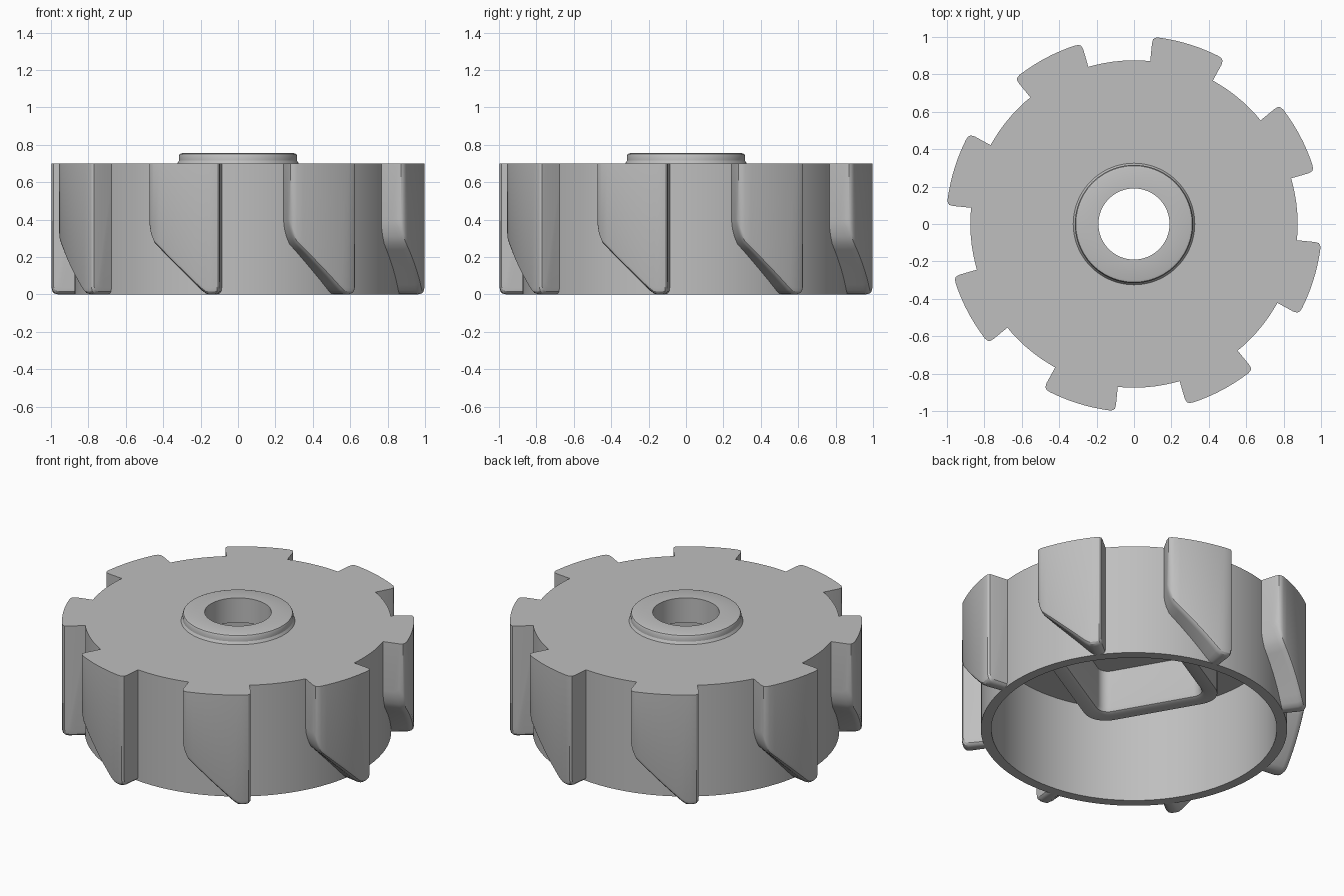
import bpy, bmesh
from math import sin, cos, pi, radians

cube = bpy.data.objects.get("Cube")
if cube:
    bpy.data.objects.remove(cube)

gray = bpy.data.materials.new("light_gray")
gray.use_nodes = True
color = (0.52, 0.52, 0.52, 1)
gray.diffuse_color = color
gray.node_tree.nodes["Principled BSDF"].inputs["Base Color"].default_value = color


def skin(name, sections, close_sections=False, close_loops=True, caps=False):
    """Join equal-length point loops with quads and make an object."""
    bm = bmesh.new()
    rows = [[bm.verts.new(p) for p in s] for s in sections]
    n, m = len(rows), len(rows[0])
    for i in range(n if close_sections else n - 1):
        a, b = rows[i], rows[(i + 1) % n]
        for j in range(m if close_loops else m - 1):
            k = (j + 1) % m
            bm.faces.new((a[j], a[k], b[k], b[j]))
    if caps:
        bm.faces.new(rows[0])
        bm.faces.new(rows[-1])
    bmesh.ops.recalc_face_normals(bm, faces=bm.faces)
    mesh = bpy.data.meshes.new(name)
    bm.to_mesh(mesh)
    bm.free()
    mesh.materials.append(gray)
    ob = bpy.data.objects.new(name, mesh)
    bpy.context.collection.objects.link(ob)
    bpy.ops.object.select_all(action='DESELECT')
    ob.select_set(True)
    bpy.context.view_layer.objects.active = ob
    bpy.ops.object.shade_smooth_by_angle(angle=radians(30))
    return ob


def polar(r, a, z):
    return (r * cos(a), r * sin(a), z)


TOP, CEILING, RIM = 0.70, 0.60, 0.875

# Hollow drum with top plate, raised collar and centre hole
profile = [(0.19, CEILING), (0.19, 0.755), (0.30, 0.755), (0.311, 0.751),
           (0.316, 0.74), (0.316, 0.715), (0.325, TOP), (RIM, TOP),
           (RIM, 0), (0.815, 0), (0.815, CEILING)]
SEG = 96
skin("drum", [[polar(r, 2 * pi * i / SEG, z) for r, z in profile]
              for i in range(SEG)], close_sections=True)


# Square socket hanging under the top plate
def rounded_square(half, corner, z, turn=radians(30), steps=8):
    pts = []
    for q in range(4):
        for s in range(steps + 1):
            a = pi / 2 * (q + s / steps)
            mid = pi / 2 * q + pi / 4
            c = (half - corner) * 2 ** 0.5
            x = c * cos(mid) + corner * cos(a)
            y = c * sin(mid) + corner * sin(a)
            pts.append((x * cos(turn) - y * sin(turn),
                        x * sin(turn) + y * cos(turn), z))
    return pts


SOCKET = 0.33
skin("socket", [rounded_square(h, c, SOCKET + dz) for h, c, dz in (
    (0.40, 0.13, CEILING + 0.01 - SOCKET), (0.40, 0.13, 0), (0.335, 0.085, 0),
    (0.318, 0.068, 0.008), (0.31, 0.06, 0.03),
    (0.31, 0.06, CEILING + 0.01 - SOCKET))])

# Teeth: columns of (degrees, bottom height, outer radius)
R = 1.005
columns = [(61.2, 0.39, R - 0.035), (61.5, 0.35, R - 0.012),
           (62.2, 0.31, R - 0.003), (63.3, 0.27, R)]
columns += [(63.3 + 15.3 * t / 8, 0.27 - 0.25 * t / 8, R) for t in range(1, 9)]
columns += [(80, 0.003, R), (81, 0, R), (82.5, 0, R), (83.5, 0.005, R - 0.003),
            (84.1, 0.015, R - 0.012), (84.3, 0.035, R - 0.035)]


def tooth_section(deg, low, r):
    a = radians(deg)
    outline = [(RIM - 0.02, low), (r - 0.035, low), (r - 0.015, low + 0.005),
               (r - 0.005, low + 0.015), (r, low + 0.035), (r, TOP),
               (RIM - 0.02, TOP)]
    return [polar(q, a, z) for q, z in outline]


for i in range(8):
    skin(f"tooth_{i + 1}", [tooth_section(d + 45 * i, z, r)
                            for d, z, r in columns], caps=True)
